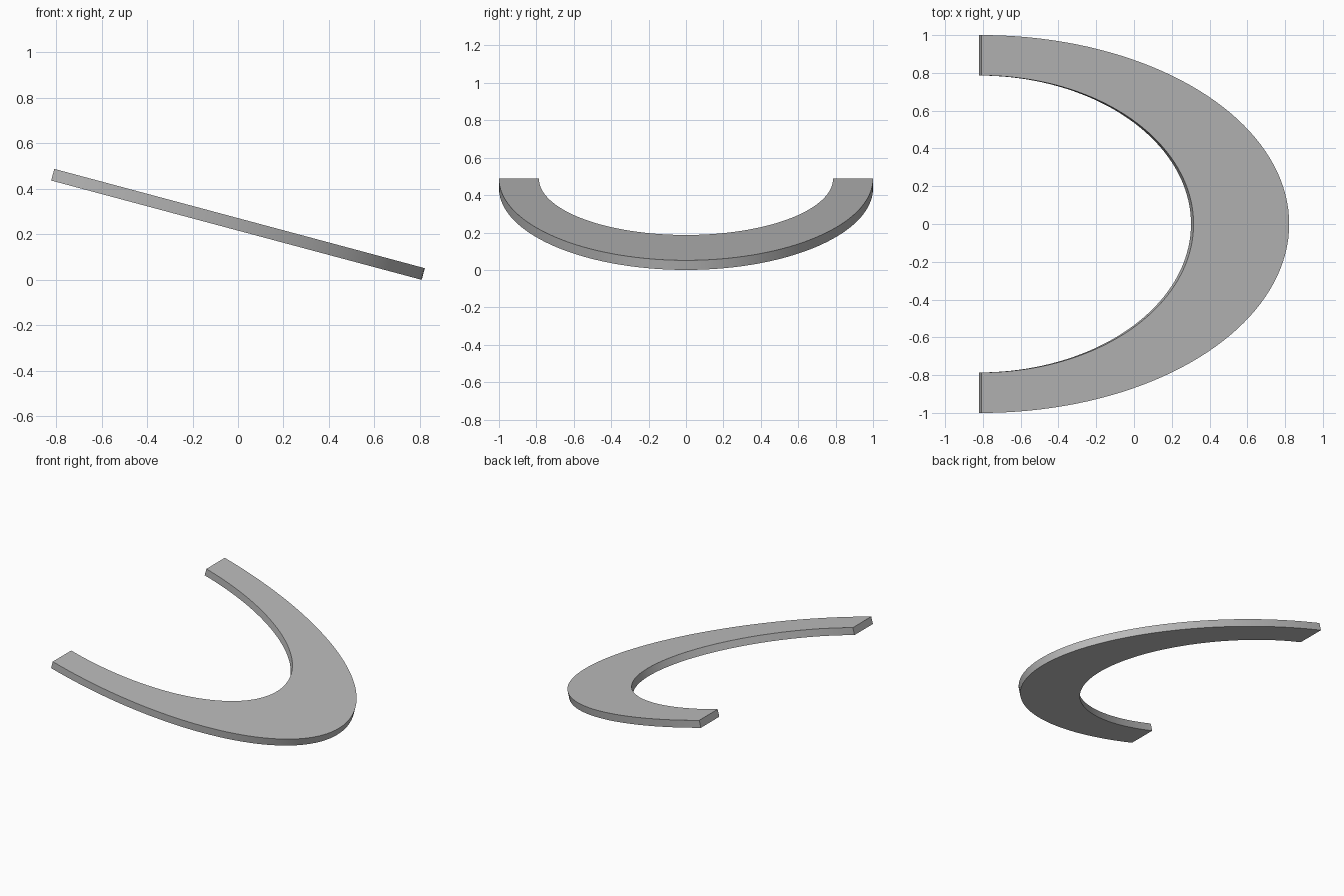
import bpy
import bmesh
from math import sin, cos, pi, radians

if "Cube" in bpy.data.objects:
    bpy.data.objects.remove(bpy.data.objects["Cube"], do_unlink=True)

OUTER = (1.687, 1.0)     # half-ellipse radii in the plate's own plane
INNER = (1.163, 0.786)
THICKNESS = 0.053
TILT = radians(15)
STEPS = 80

# Single grey material
grey = bpy.data.materials.new("plain grey")
grey.use_nodes = True
colour = (0.5, 0.5, 0.5, 1)
grey.diffuse_color = colour
grey.node_tree.nodes["Principled BSDF"].inputs["Base Color"].default_value = colour


def half_ellipse(bm, radii, z):
    """Row of vertices sweeping from the -y end round to the +y end."""
    angles = [-pi / 2 + pi * i / STEPS for i in range(STEPS + 1)]
    return [bm.verts.new((radii[0] * cos(a), radii[1] * sin(a), z)) for a in angles]


# Half-ring plate: four rails joined into a closed rectangular section
bm = bmesh.new()
rails = [half_ellipse(bm, radii, z) for radii, z in (
    (OUTER, 0), (OUTER, THICKNESS), (INNER, THICKNESS), (INNER, 0))]
for a, b in zip(rails, rails[1:] + rails[:1]):
    for i in range(STEPS):
        bm.faces.new((a[i], a[i + 1], b[i + 1], b[i]))

# Flat end caps
for end in (0, -1):
    bm.faces.new([rail[end] for rail in rails])
bmesh.ops.recalc_face_normals(bm, faces=bm.faces)

mesh = bpy.data.meshes.new("half_ring_plate")
bm.to_mesh(mesh)
bm.free()
mesh.materials.append(grey)
plate = bpy.data.objects.new("half_ring_plate", mesh)
bpy.context.collection.objects.link(plate)

# Tilt so the closed end touches the ground, then centre along x
plate.rotation_euler.y = TILT
plate.location = (-(OUTER[0] * cos(TILT) + THICKNESS * sin(TILT)) / 2,
                  0, OUTER[0] * sin(TILT))

# Smooth curved walls with crisp rims
bpy.ops.object.select_all(action="DESELECT")
plate.select_set(True)
bpy.context.view_layer.objects.active = plate
bpy.ops.object.shade_smooth_by_angle(angle=radians(30))
